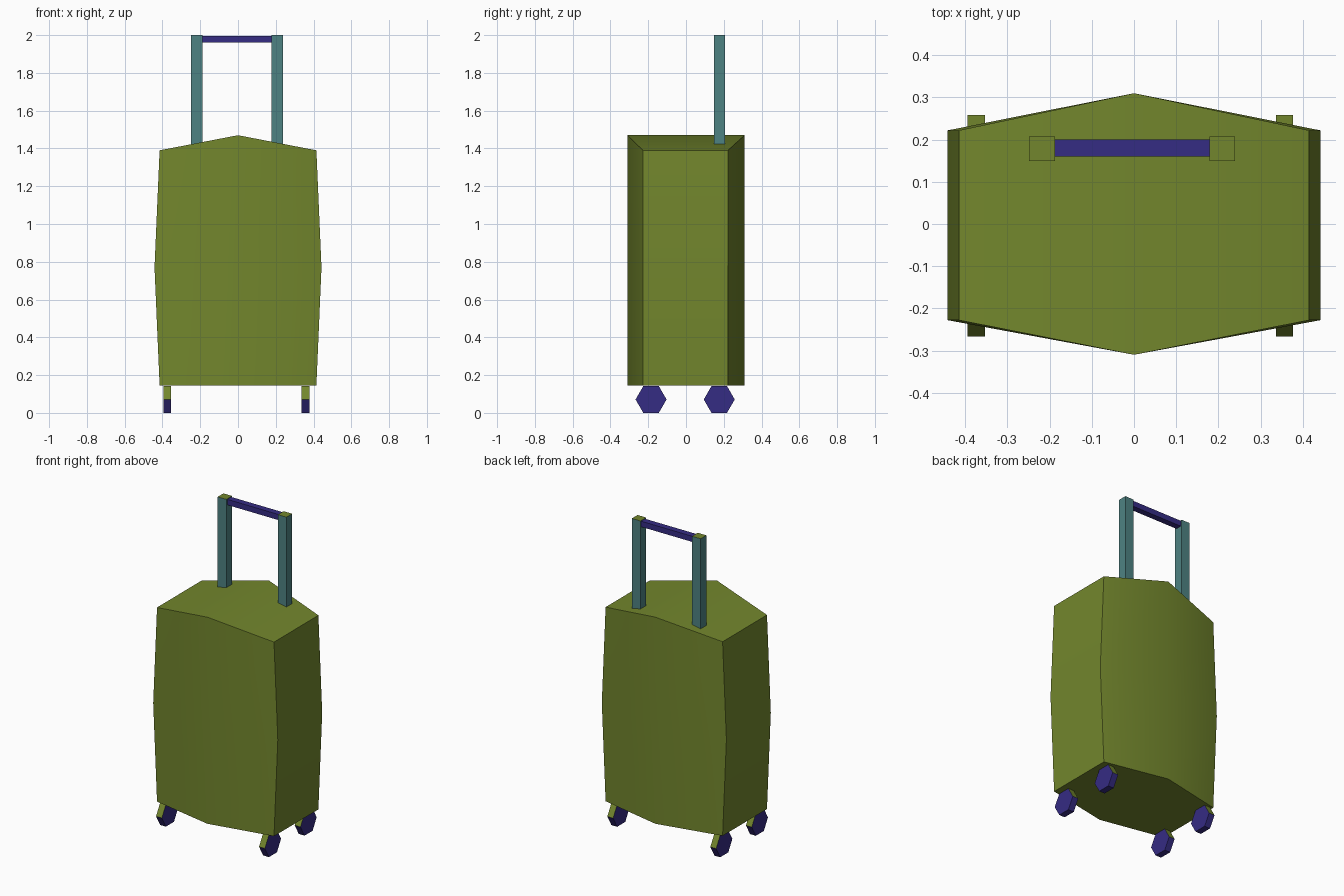
import bpy, bmesh, math
from mathutils import Matrix

if "Cube" in bpy.data.objects:
    bpy.data.objects.remove(bpy.data.objects["Cube"], do_unlink=True)


def material(name, color):
    mat = bpy.data.materials.new(name)
    mat.use_nodes = True
    mat.diffuse_color = (*color, 1)
    mat.node_tree.nodes["Principled BSDF"].inputs["Base Color"].default_value = (*color, 1)
    return mat


olive = material("olive green", (0.17, 0.24, 0.026))
teal = material("teal", (0.076, 0.225, 0.225))
purple = material("deep purple", (0.036, 0.025, 0.23))


def make_object(name, bm, mats):
    bmesh.ops.recalc_face_normals(bm, faces=bm.faces)
    mesh = bpy.data.meshes.new(name)
    bm.to_mesh(mesh)
    bm.free()
    for mat in mats:
        mesh.materials.append(mat)
    obj = bpy.data.objects.new(name, mesh)
    bpy.context.collection.objects.link(obj)
    return obj


def box(name, center, size, mats):
    bm = bmesh.new()
    bmesh.ops.create_cube(bm, size=1, matrix=Matrix.Translation(center) @ Matrix.Diagonal((*size, 1)))
    for face in bm.faces:
        if len(mats) > 1 and face.normal.z > 0.9:
            face.material_index = 1
    return make_object(name, bm, mats)


# Case: six-sided plan with bulging sides and a ridged top
bm = bmesh.new()
rings = []
for z, half_width, ridge in ((0.145, 0.415, 0), (0.77, 0.442, 0), (1.39, 0.415, 0.08)):
    w = half_width
    plan = ((w, -0.228), (w, 0.222), (0, 0.31), (-w, 0.222), (-w, -0.228), (0, -0.31))
    rings.append([bm.verts.new((x, y, z + (ridge if x == 0 else 0))) for x, y in plan])
for low, high in zip(rings, rings[1:]):
    for i in range(6):
        j = (i + 1) % 6
        bm.faces.new((low[i], low[j], high[j], high[i]))
bm.faces.new(rings[0])
top = rings[-1]
bm.faces.new((top[0], top[1], top[2], top[5]))
bm.faces.new((top[2], top[3], top[4], top[5]))
case = make_object("case", bm, [olive])
bpy.ops.object.select_all(action="DESELECT")
case.select_set(True)
bpy.context.view_layer.objects.active = case
bpy.ops.object.shade_smooth_by_angle(angle=math.radians(30))

# Telescopic handle: two capped posts and a grip
for side, x in (("right", -0.218), ("left", 0.209)):
    box(side + "_handle_post", (x, 0.178, 1.711), (0.061, 0.058, 0.578), [teal, olive])
box("handle_grip", (-0.004, 0.18, 1.978), (0.37, 0.04, 0.036), [purple])

# Wheels: hexagonal discs, olive on the upper rim
for side, x in (("right", -0.374), ("left", 0.357)):
    for end, y in (("front", -0.185), ("back", 0.176)):
        bm = bmesh.new()
        bmesh.ops.create_cone(bm, cap_ends=True, segments=6, radius1=0.082, radius2=0.082, depth=0.041,
                              matrix=Matrix.Rotation(math.pi / 2, 4, "Y"))
        bmesh.ops.recalc_face_normals(bm, faces=bm.faces)
        # put the corners at the front and back
        if max(v.co.z for v in bm.verts) > 0.08:
            bmesh.ops.rotate(bm, verts=bm.verts, matrix=Matrix.Rotation(math.pi / 6, 3, "X"))
        for face in bm.faces:
            if face.calc_center_median().z > 0.01:
                face.material_index = 1
        bmesh.ops.translate(bm, verts=bm.verts, vec=(x, y, 0.071))
        make_object(f"{end}_{side}_wheel", bm, [purple, olive])
